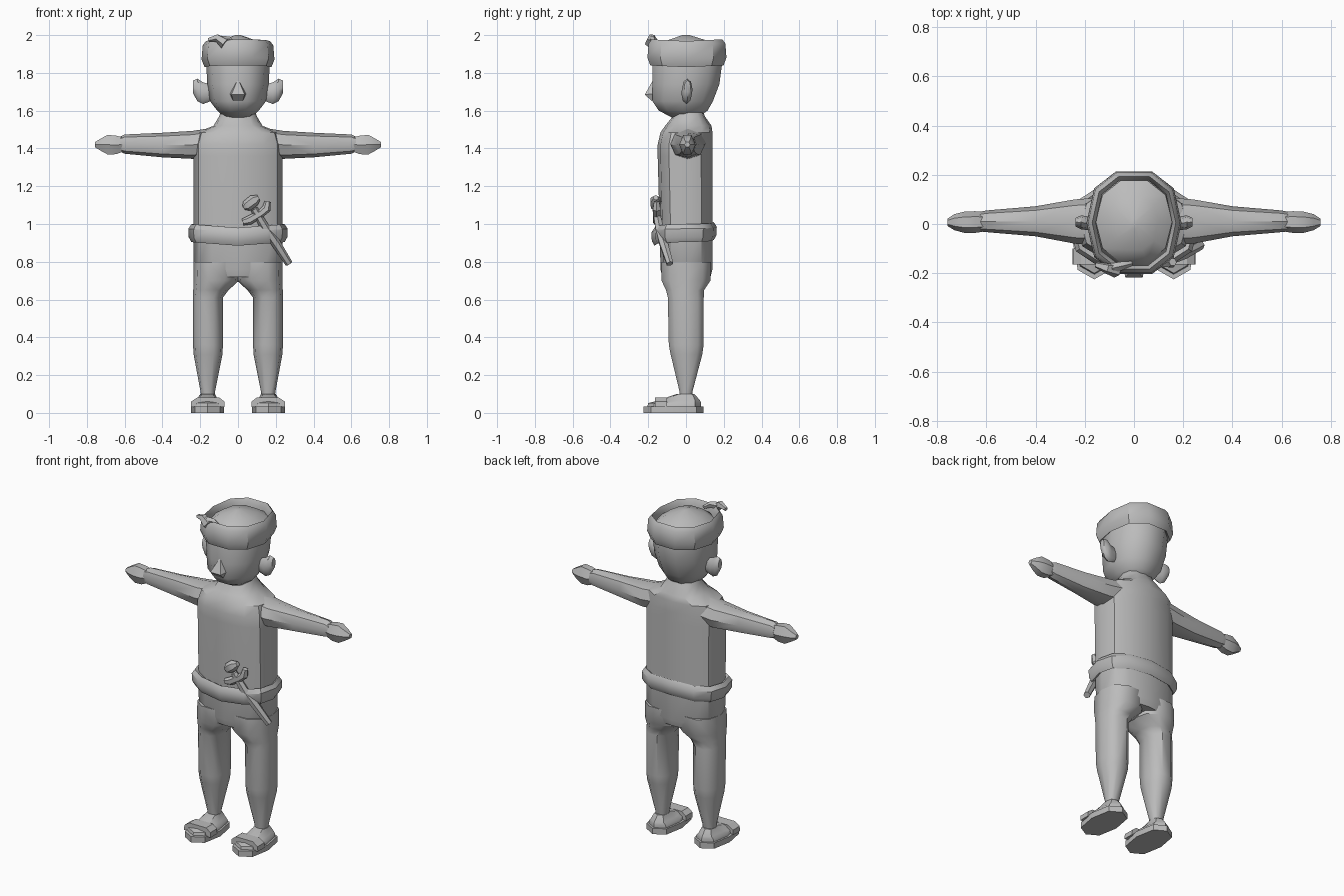
import bpy, bmesh, math
from mathutils import Vector

grey = bpy.data.materials.new("plain_grey")
grey.diffuse_color = (0.5, 0.5, 0.5, 1)


def finish(name, bm, angle=40):
    bmesh.ops.recalc_face_normals(bm, faces=bm.faces)
    me = bpy.data.meshes.new(name)
    bm.to_mesh(me)
    bm.free()
    ob = bpy.data.objects.new(name, me)
    bpy.context.collection.objects.link(ob)
    me.materials.append(grey)
    bpy.ops.object.select_all(action='DESELECT')
    ob.select_set(True)
    bpy.context.view_layer.objects.active = ob
    bpy.ops.object.shade_smooth_by_angle(angle=math.radians(angle))
    return ob


def skin(name, rings, closed=False, angle=40):
    """Bridge rings of points; cap the ends or join last to first."""
    bm = bmesh.new()
    vs = [[bm.verts.new(p) for p in r] for r in rings]
    n = len(vs[0])
    pairs = list(zip(vs, vs[1:])) + ([(vs[-1], vs[0])] if closed else [])
    for a, b in pairs:
        for i in range(n):
            j = (i + 1) % n
            bm.faces.new((a[i], a[j], b[j], b[i]))
    if not closed:
        bm.faces.new(vs[0])
        bm.faces.new(vs[-1])
    return finish(name, bm, angle)


def oval(a0, a1, b0, b1, n, p=2):
    """Superellipse filling the given extents, as 2D points."""
    def f(v):
        return math.copysign(abs(v) ** (2 / p), v) if abs(v) > 1e-6 else 0
    return [((a0 + a1) / 2 + (a1 - a0) / 2 * f(math.cos(2 * math.pi * i / n)),
             (b0 + b1) / 2 + (b1 - b0) / 2 * f(math.sin(2 * math.pi * i / n)))
            for i in range(n)]


def loft(name, secs, axis='z', n=8, p=2, s=1, angle=40):
    """secs: (position, a0, a1, b0, b1); axis z gives a=x b=y, axis x gives a=y b=z."""
    rings = []
    for t, a0, a1, b0, b1 in secs:
        pts = oval(a0, a1, b0, b1, n, p)
        rings.append([(s * a, b, t) if axis == 'z' else (s * t, a, b) for a, b in pts])
    return skin(name, rings, angle=angle)


def rod(name, path, n=6):
    """Tube along points (x, y, z, radius)."""
    rings = []
    for i, q in enumerate(path):
        c = Vector(q[:3])
        d = Vector(path[min(i + 1, len(path) - 1)][:3]) - Vector(path[max(i - 1, 0)][:3])
        d.normalize()
        u = d.cross(Vector((0, 1, 0))).normalized()
        v = d.cross(u)
        rings.append([c + q[3] * (u * math.cos(k * 2 * math.pi / n) + v * math.sin(k * 2 * math.pi / n))
                      for k in range(n)])
    return skin(name, rings)


def band(name, rx, y0, y1, section, n, p, lift):
    """Ring swept round an oval; section is (outward offset, z), lift(y) shifts z."""
    rings = []
    for dr, z in section:
        rings.append([(x, y, z + lift(x, y)) for x, y in oval(-rx - dr, rx + dr, y0 - dr, y1 + dr, n, p)])
    return skin(name, rings, closed=True, angle=35)


# torso, neck and hips
loft("torso", [(0.72, -.2, .2, -.125, .13), (0.76, -.235, .235, -.135, .14),
               (1.0, -.235, .235, -.14, .14), (1.36, -.235, .235, -.15, .14),
               (1.42, -.235, .235, -.15, .14), (1.485, -.215, .215, -.135, .14),
               (1.52, -.13, .13, -.11, .135), (1.57, -.10, .10, -.07, .10),
               (1.63, -.08, .08, -.05, .08)], n=12, p=2.6)

# head
loft("head", [(1.565, -.07, .07, -.08, .07), (1.60, -.11, .11, -.15, .12),
              (1.65, -.148, .148, -.185, .15), (1.74, -.163, .163, -.185, .185),
              (1.85, -.168, .168, -.185, .20), (1.93, -.155, .155, -.165, .185),
              (1.97, -.10, .10, -.11, .12), (2.0, -.015, .015, -.02, .02)], n=10, p=2.2)

# nose: wedge with flat underside
bm = bmesh.new()
v = [bm.verts.new(c) for c in ((-.045, -.165, 1.69), (.045, -.165, 1.69), (0, -.17, 1.77),
                               (-.035, -.218, 1.685), (.035, -.218, 1.685),
                               (-.025, -.18, 1.65), (.025, -.18, 1.65))]
for f in ((3, 4, 2), (3, 2, 0), (4, 1, 2), (3, 5, 6, 4), (3, 0, 5), (4, 6, 1), (0, 2, 1, 6, 5)):
    bm.faces.new([v[i] for i in f])
finish("nose", bm)

# headband
band("headband", .165, -.185, .195,
     [(-.01, 1.85), (.012, 1.83), (.028, 1.87), (.022, 1.945), (.005, 1.968), (-.01, 1.94)],
     10, 2.4, lambda x, y: .01 * abs(y) / .2)

# headband knot with two loose ends
for name, path in (("headband_knot_left", [(-.07, -.19, 1.955, .03), (-.11, -.18, 1.985, .022), (-.155, -.165, 1.975, .012)]),
                   ("headband_knot_right", [(-.09, -.18, 1.975, .022), (-.05, -.17, 1.975, .018), (-.01, -.16, 1.95, .01)])):
    rod(name, path, 5)

# belt, dipping at the front
band("belt", .235, -.155, .135,
     [(-.02, .93), (.012, .905), (.026, .93), (.028, .975), (.012, 1.0), (-.02, .98)],
     12, 2.6, lambda x, y: -.02 * (1 - abs(x) / .26) if y < 0 else .01 * (1 - abs(x) / .26))

# short tool tucked in the belt
rod("tool_shaft", [(.085, -.16, 1.08, .02), (.15, -.14, .97, .024), (.20, -.12, .90, .025), (.27, -.085, .79, .02)])
rod("tool_pommel", [(.03, -.16, 1.085, .012), (.045, -.16, 1.095, .03), (.085, -.16, 1.125, .032), (.11, -.16, 1.14, .015)])
rod("tool_guard", [(.025, -.155, 1.01, .018), (.06, -.155, 1.02, .024), (.12, -.155, 1.055, .022), (.15, -.155, 1.08, .024),
                   (.158, -.155, 1.12, .016)])

for s, side in ((-1, "right"), (1, "left")):
    # arm with hand
    loft("arm_" + side, [(.10, -.09, .11, 1.36, 1.515), (.24, -.08, .10, 1.345, 1.493),
                         (.40, -.05, .072, 1.353, 1.483), (.60, -.033, .055, 1.372, 1.474),
                         (.625, -.03, .05, 1.383, 1.462)], 'x', 8, 2.2, s)
    loft("hand_" + side, [(.605, -.03, .048, 1.38, 1.463), (.645, -.036, .052, 1.362, 1.475),
                          (.69, -.036, .05, 1.36, 1.48), (.73, -.025, .04, 1.385, 1.455),
                          (.758, -.008, .022, 1.405, 1.435)], 'x', 6, 2, s)
    # ear
    loft("ear_" + side, [(.145, -.015, .02, 1.65, 1.74), (.185, -.025, .03, 1.635, 1.75),
                         (.215, -.022, .035, 1.65, 1.77), (.237, -.01, .025, 1.69, 1.76)], 'x', 8, 2, s)
    # leg
    loft("leg_" + side, [(.08, .125, .195, -.035, .035), (.11, .122, .198, -.035, .035),
                         (.31, .082, .235, -.085, .09), (.36, .08, .238, -.095, .097),
                         (.61, .08, .238, -.10, .098), (.65, .05, .237, -.11, .10),
                         (.70, -.005, .236, -.135, .135), (.80, -.01, .235, -.135, .138)], 'z', 10, 2.4, s)
    # sandal sole, foot and strap
    loft("sole_" + side, [(0, .073, .25, -.225, .093), (.035, .073, .25, -.225, .093)], 'z', 8, 2.5, s)
    loft("foot_" + side, [(.033, .085, .238, -.205, .08), (.052, .088, .235, -.20, .08),
                          (.065, .105, .22, -.15, .075), (.10, .122, .2, -.05, .045)], 'z', 8, 2.6, s)
    rings = []
    for y in (-.165, -.10):
        rings.append([(s * x, y, z) for x, z in ((.07, .03), (.072, .06), (.10, .082), (.215, .082),
                                                 (.248, .06), (.25, .03))])
    skin("strap_" + side, rings, angle=30)
